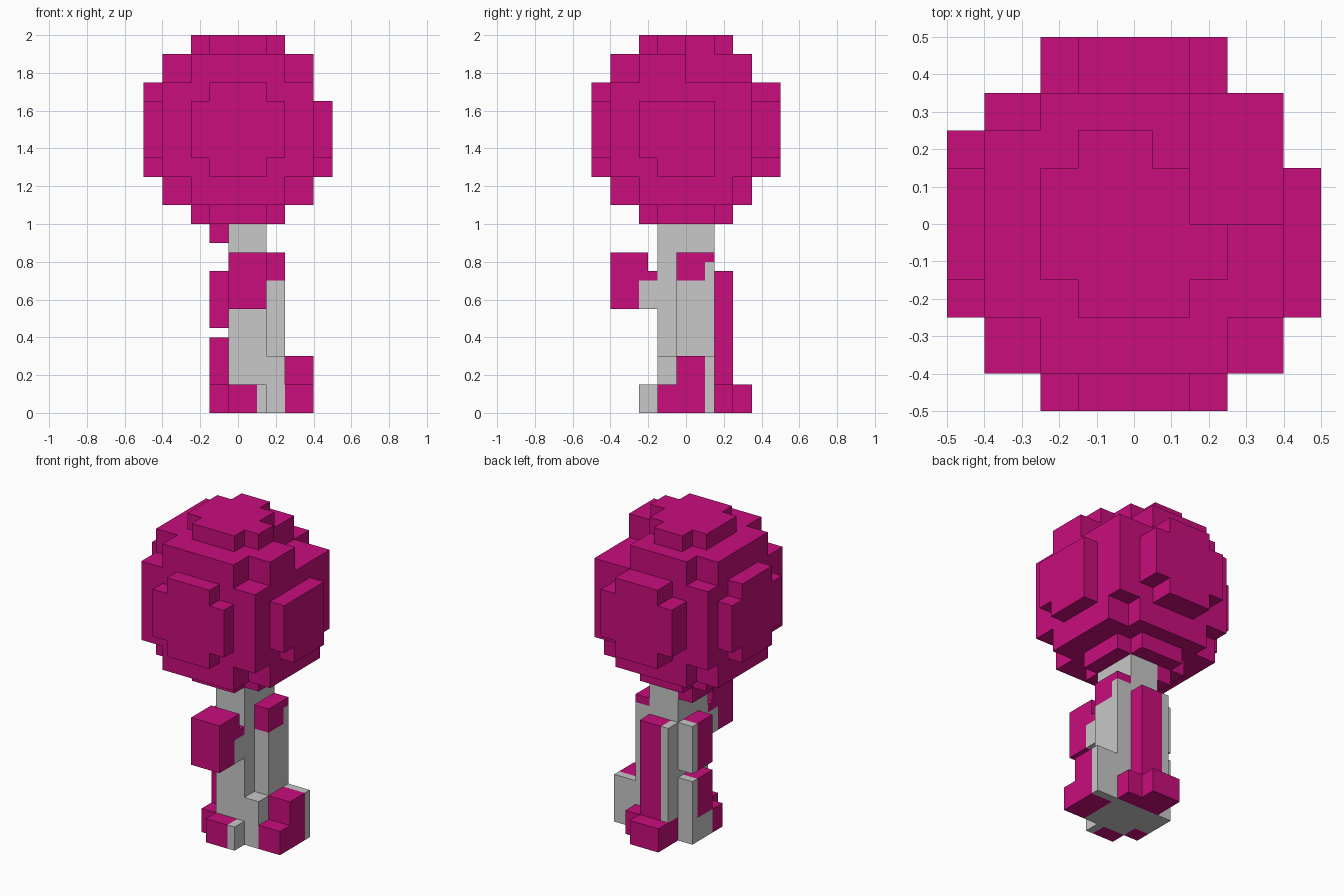
import bpy, bmesh

if "Cube" in bpy.data.objects:
    bpy.data.objects.remove(bpy.data.objects["Cube"])

U = 0.05  # block grid unit; all box limits below are in these units


def material(name, rgb):
    m = bpy.data.materials.new(name)
    m.diffuse_color = (*rgb, 1.0)
    m.use_nodes = True
    m.node_tree.nodes["Principled BSDF"].inputs["Base Color"].default_value = m.diffuse_color
    return m


MATS = [material("pink_foliage", (0.578, 0.004, 0.202)),
        material("pale_grey_bark", (0.578, 0.578, 0.578))]
PINK, GREY = 0, 1
cells = {}  # (x, y, z) -> (part, colour)


def span(x0, x1, y0, y1, z0, z1):
    return [(x, y, z) for x in range(x0, x1) for y in range(y0, y1) for z in range(z0, z1)]


def box(part, colour, *limits):
    for c in span(*limits):
        cells[c] = (part, colour)


def carve(*limits):
    for c in span(*limits):
        cells.pop(c, None)


# Crown: rounded core made of three crossing slabs
box("crown", PINK, -8, 8, -8, 7, 25, 35)
box("crown", PINK, -8, 8, -5, 5, 22, 38)
box("crown", PINK, -5, 5, -8, 7, 22, 38)
# Crown: cross-shaped bulges on all six sides
for a, b in ((5, 3), (3, 5)):
    box("crown", PINK, -a, a, -10, -8, 30 - b, 30 + b)
    box("crown", PINK, -a, a, 7, 10, 30 - b, 30 + b)
    box("crown", PINK, -10, -8, -a, a, 30 - b, 30 + b)
    box("crown", PINK, -a, a, -b, b, 20, 22)
    box("crown", PINK, -a, a, -b, b, 38, 40)
box("crown", PINK, 8, 10, -5, 3, 27, 33)
box("crown", PINK, 8, 10, -3, 3, 25, 33)
# Crown: missing chunks at the top and back right
carve(3, 8, 0, 7, 35, 40)
carve(1, 3, 3, 5, 38, 40)

# Trunk core
box("trunk", GREY, -1, 3, -3, 3, 0, 20)
# Trunk: right side ridge with a pink cap
box("right_ridge", GREY, 3, 5, -1, 3, 6, 17)
box("right_ridge", PINK, 3, 5, -1, 2, 14, 17)
box("right_ridge", PINK, 3, 5, 2, 3, 16, 17)
# Trunk: left side ridge in three pieces
box("left_ridge", PINK, -3, -1, -1, 3, 18, 20)
for z0, z1 in ((9, 15), (3, 8)):
    box("left_ridge", PINK, -3, -1, -1, 2, z0, z1)
    box("left_ridge", GREY, -3, -1, 2, 3, z0, z1)
# Trunk: back ridge
box("back_ridge", PINK, 0, 3, 3, 5, 3, 15)
box("back_ridge", GREY, -1, 0, 3, 5, 3, 15)
# Front knot
box("front_knot", PINK, -1, 3, -8, -3, 11, 17)
box("front_knot", GREY, -1, 3, -5, -3, 11, 14)
carve(-1, 3, -4, -3, 15, 17)

# Roots
box("front_root", PINK, -1, 2, -5, -3, 0, 3)
box("front_root", GREY, 2, 3, -5, -3, 0, 3)
box("back_root", PINK, -1, 3, 3, 7, 0, 3)
box("back_root", PINK, 3, 5, 3, 5, 0, 3)
box("left_root", PINK, -3, -1, -3, -1, 0, 3)
box("left_root", GREY, -3, -1, -1, 3, 0, 3)
box("right_root", GREY, 3, 5, -3, 3, 0, 6)
box("right_root", PINK, 5, 8, -3, 2, 0, 3)
box("right_root", PINK, 5, 8, -1, 2, 3, 6)
box("right_root", GREY, 5, 8, 2, 3, 0, 3)
box("right_root", GREY, 5, 8, 2, 3, 3, 6)


def build(part):
    """Skin the outside faces of one part and merge flat areas of equal colour."""
    bm = bmesh.new()
    verts = {}

    def vert(p):
        if p not in verts:
            verts[p] = bm.verts.new([v * U for v in p])
        return verts[p]

    for c, (name, colour) in cells.items():
        if name != part:
            continue
        for axis in range(3):
            for side in (0, 1):
                n = list(c)
                n[axis] += 2 * side - 1
                if tuple(n) in cells:
                    continue
                i, j = (axis + 1) % 3, (axis + 2) % 3
                loop = []
                for di, dj in ((0, 0), (1, 0), (1, 1), (0, 1)):
                    p = list(c)
                    p[axis] += side
                    p[i] += di
                    p[j] += dj
                    loop.append(vert(tuple(p)))
                f = bm.faces.new(loop if side else loop[::-1])
                f.material_index = colour
    bmesh.ops.dissolve_limit(bm, angle_limit=0.01, verts=bm.verts[:], edges=bm.edges[:],
                             delimit={'MATERIAL'})
    me = bpy.data.meshes.new(part)
    bm.to_mesh(me)
    bm.free()
    for m in MATS:
        me.materials.append(m)
    bpy.context.scene.collection.objects.link(bpy.data.objects.new(part, me))


for part in sorted({p for p, _ in cells.values()}):
    build(part)
